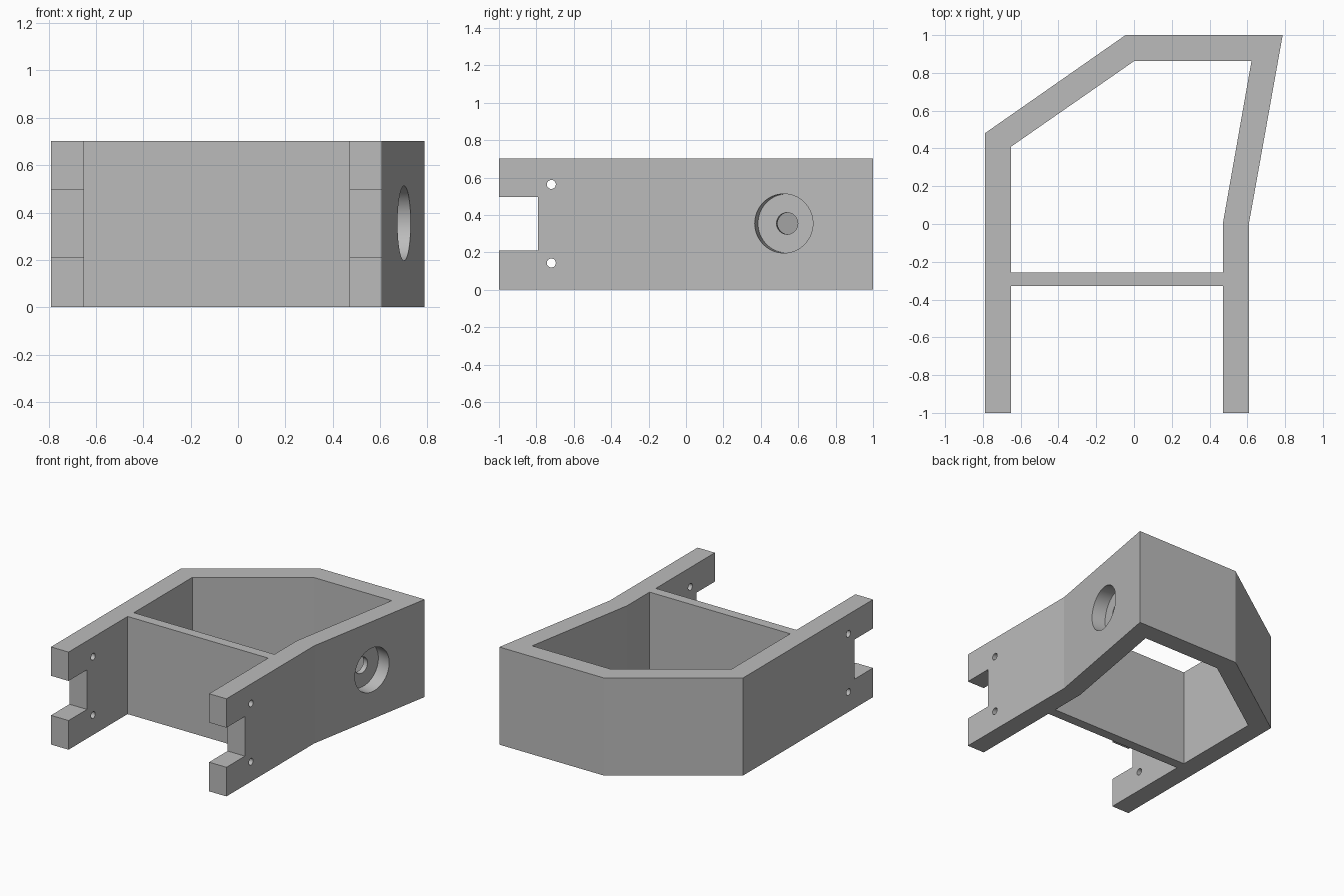
import bpy, bmesh, math
from mathutils import Vector

if "Cube" in bpy.data.objects:
    bpy.data.objects.remove(bpy.data.objects["Cube"])

H = 0.703  # frame height

grey = bpy.data.materials.new("plain grey")
grey.diffuse_color = (0.5, 0.5, 0.5, 1)
grey.use_nodes = True
grey.node_tree.nodes["Principled BSDF"].inputs["Base Color"].default_value = grey.diffuse_color


def prism(name, outline, z0, z1):
    """Extrude a flat outline between two heights."""
    bm = bmesh.new()
    base = bm.faces.new([bm.verts.new((x, y, z0)) for x, y in outline])
    top = bmesh.ops.extrude_face_region(bm, geom=[base])["geom"]
    verts = [v for v in top if isinstance(v, bmesh.types.BMVert)]
    bmesh.ops.translate(bm, verts=verts, vec=(0, 0, z1 - z0))
    bmesh.ops.recalc_face_normals(bm, faces=bm.faces)
    mesh = bpy.data.meshes.new(name)
    bm.to_mesh(mesh)
    bm.free()
    mesh.materials.append(grey)
    obj = bpy.data.objects.new(name, mesh)
    bpy.context.collection.objects.link(obj)
    return obj


def box(name, x0, x1, y0, y1, z0, z1):
    return prism(name, [(x0, y0), (x1, y0), (x1, y1), (x0, y1)], z0, z1)


def rod(name, center, axis, radius, length, sides):
    """Cylinder centred on a point and aligned with an axis."""
    bpy.ops.mesh.primitive_cylinder_add(vertices=sides, radius=radius, depth=length, location=center)
    obj = bpy.context.object
    obj.name = name
    obj.rotation_euler = Vector(axis).to_track_quat('Z', 'Y').to_euler()
    obj.data.materials.append(grey)
    return obj


# Outer body of the frame
frame = prism("frame", [(-0.79, -1), (0.608, -1), (0.608, 0), (0.787, 1),
                        (-0.045, 1), (-0.79, 0.48)], 0, H)

# Rear cavity and open front bay, leaving the thin cross wall between them
cutters = [
    prism("cavity_cutter", [(-0.65, -0.257), (0.47, -0.257), (0.47, 0), (0.622, 0.862),
                            (0, 0.862), (-0.65, 0.41)], -0.1, H + 0.1),
    box("front_bay_cutter", -0.65, 0.47, -1.1, -0.328, -0.1, H + 0.1),
    # Notch in the ends of both arms
    box("arm_notch_cutter", -1, 1, -1.1, -0.79, 0.21, 0.495),
]

# Pin holes through both arms
for z in (0.143, 0.563):
    cutters.append(rod("pin_hole_cutter", (0, -0.72, z), (1, 0, 0), 0.024, 2, 32))

# Counterbored hole, square to the slanted side wall
normal = Vector((1, -0.179, 0)).normalized()
face_point = Vector((0.608 + 0.179 * 0.523, 0.523, H / 2 + 0.003))
depth = 0.1
cutters.append(rod("recess_cutter", face_point + normal * (0.2 - depth), normal, 0.158, 0.4, 64))
cutters.append(rod("bore_cutter", face_point - normal * 0.1, normal, 0.058, 0.3, 48))

for cutter in cutters:
    cutter.hide_render = True
    cutter.hide_set(True)
    mod = frame.modifiers.new(cutter.name, 'BOOLEAN')
    mod.operation = 'DIFFERENCE'
    mod.solver = 'EXACT'
    mod.object = cutter

# Apply the cuts and clear away the cutters
bpy.context.view_layer.update()
graph = bpy.context.evaluated_depsgraph_get()
cut_mesh = bpy.data.meshes.new_from_object(frame.evaluated_get(graph))
frame.modifiers.clear()
frame.data = cut_mesh
cut_mesh.materials.clear()
cut_mesh.materials.append(grey)
for cutter in cutters:
    bpy.data.objects.remove(cutter)

# Smooth the bores, keep the frame edges sharp
bpy.ops.object.select_all(action='DESELECT')
frame.select_set(True)
bpy.context.view_layer.objects.active = frame
bpy.ops.object.shade_smooth_by_angle(angle=math.radians(9))
